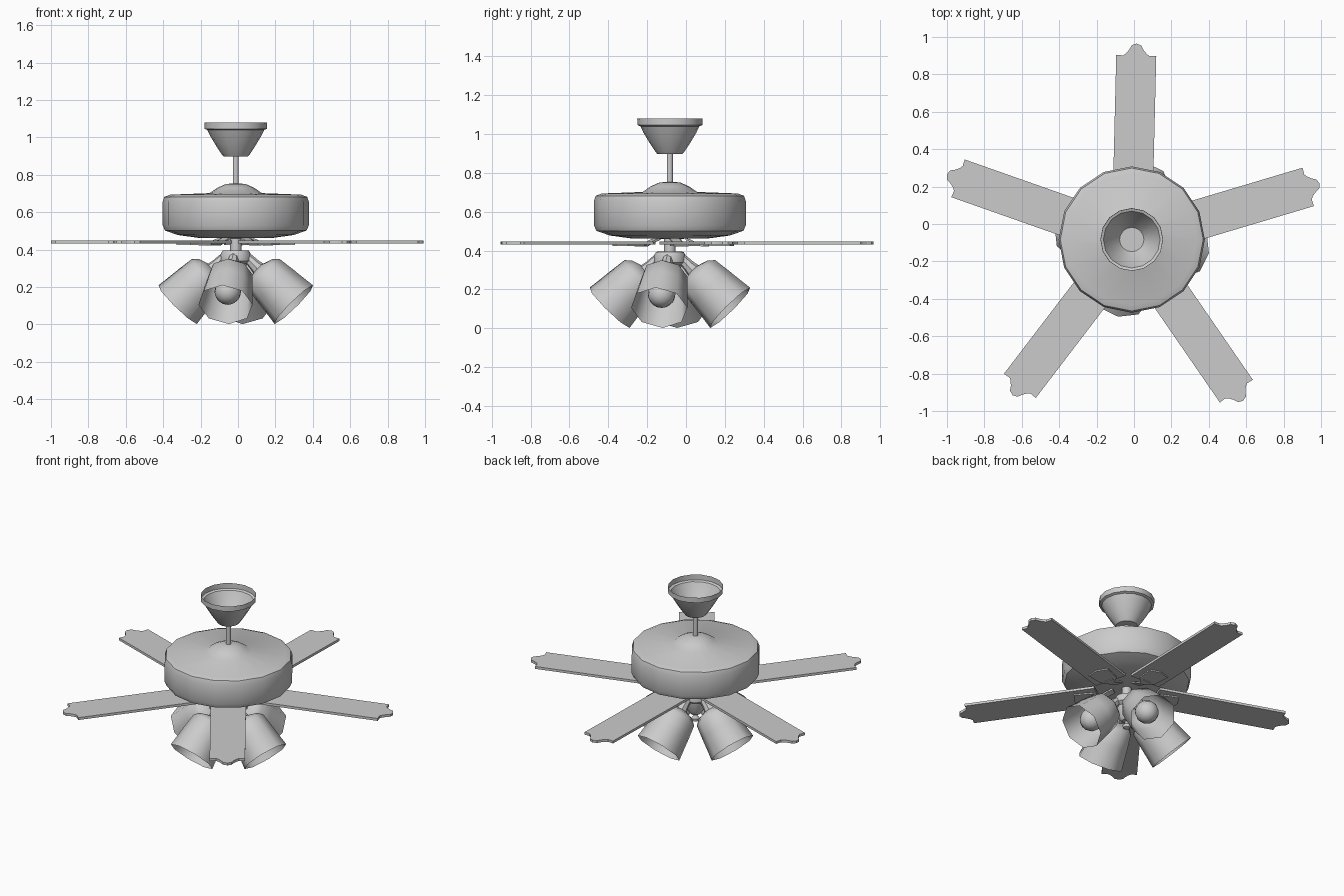
import bpy, bmesh, math
from mathutils import Vector, Matrix

if "Cube" in bpy.data.objects:
    bpy.data.objects.remove(bpy.data.objects["Cube"])

CENTRE = Matrix.Translation((-0.012, -0.083, 0))


def finish(name, bm, matrix, angle=40, smooth=True):
    bmesh.ops.recalc_face_normals(bm, faces=bm.faces)
    me = bpy.data.meshes.new(name)
    bm.to_mesh(me)
    bm.free()
    ob = bpy.data.objects.new(name, me)
    bpy.context.collection.objects.link(ob)
    ob.matrix_world = matrix
    if smooth:
        bpy.ops.object.select_all(action='DESELECT')
        ob.select_set(True)
        bpy.context.view_layer.objects.active = ob
        bpy.ops.object.shade_smooth_by_angle(angle=math.radians(angle))
    return ob


def lathe(name, profile, sides, matrix=CENTRE, angle=40):
    """Revolve (radius, z) points about z; radius 0 makes a pole."""
    bm = bmesh.new()
    rings = []
    for r, z in profile:
        if r == 0:
            rings.append([bm.verts.new((0, 0, z))] * sides)
        else:
            rings.append([bm.verts.new((r * math.cos(2 * math.pi * i / sides),
                                        r * math.sin(2 * math.pi * i / sides), z))
                          for i in range(sides)])
    for a, b in zip(rings, rings[1:]):
        for i in range(sides):
            j = (i + 1) % sides
            quad = list(dict.fromkeys((a[i], a[j], b[j], b[i])))
            if len(quad) > 2:
                bm.faces.new(quad)
    return finish(name, bm, matrix, angle)


def plate(name, outline, z0, z1, matrix):
    """Extruded flat outline."""
    bm = bmesh.new()
    face = bm.faces.new([bm.verts.new((x, y, z0)) for x, y in outline])
    ext = bmesh.ops.extrude_face_region(bm, geom=[face])
    bmesh.ops.translate(bm, vec=(0, 0, z1 - z0),
                        verts=[v for v in ext['geom'] if isinstance(v, bmesh.types.BMVert)])
    return finish(name, bm, matrix, smooth=False)


def mirrored(half):
    return half + [(x, -y) for x, y in reversed(half) if y > 0]


# Ceiling canopy (open bowl), down rod and motor housing
lathe("ceiling_canopy", [(0, .898), (.065, .898), (.075, .91), (.105, .955), (.135, 1.005),
                         (.152, 1.04), (.167, 1.046), (.168, 1.08)], 16)
lathe("down_rod", [(0, .74), (.016, .74), (.016, .905), (0, .905)], 10)
lathe("motor_housing", [(0, .46), (.2, .463), (.31, .478), (.378, .502), (.391, .53), (.391, .655),
                        (.382, .682), (.35, .694), (.14, .702), (.10, .73), (.055, .75),
                        (0, .756)], 16)

# Light kit hub with finial
lathe("light_hub", [(0, .47), (.03, .47), (.03, .396), (.07, .394), (.082, .375), (.082, .34),
                    (.06, .325), (.05, .26), (.03, .235), (0, .23)], 12)
lathe("hub_finial", [(0, .235), (.012, .23), (.012, .22), (.025, .205), (.022, .188),
                     (0, .178)], 10)

# Five blades with forked brackets
blade = mirrored([(.175, .107), (.985, .107), (.983, .07), (.994, .055), (1.015, .038),
                  (1.038, .026), (1.048, 0)])
for k in range(5):
    m = CENTRE @ Matrix.Rotation(math.radians(16.6 + 72 * k), 4, 'Z')
    plate(f"blade_{k + 1}", blade, .432, .448, m)
    plate(f"bracket_plate_{k + 1}", mirrored([(.16, .02), (.20, .06), (.31, .07), (.33, 0)]),
          .424, .433, m)
    # sloping arm from the motor down to the plate
    bm = bmesh.new()
    rings = []
    for x, z, w in ((.08, .465, .025), (.11, .455, .025), (.16, .432, .022), (.2, .431, .03)):
        rings.append([bm.verts.new(p) for p in ((x, -w, z), (x, w, z),
                                                (x, w, z - .01), (x, -w, z - .01))])
    for a, b in zip(rings, rings[1:]):
        for i in range(4):
            bm.faces.new((a[i], a[(i + 1) % 4], b[(i + 1) % 4], b[i]))
    bm.faces.new(rings[0])
    bm.faces.new(rings[-1])
    finish(f"bracket_arm_{k + 1}", bm, m, smooth=False)

# Four tilted lamps: local z runs along the lamp axis, rim at z = 0
for k in range(4):
    turn = CENTRE @ Matrix.Rotation(math.radians(-10 + 90 * k), 4, 'Z')
    m = turn @ Matrix.Translation((.315, 0, .106)) @ Matrix.Rotation(math.radians(135), 4, 'Y')
    lathe(f"lamp_shade_{k + 1}", [(0, -.272), (.045, -.27), (.09, -.255), (.118, -.228),
                                  (.13, -.14), (.139, -.06), (.147, 0)], 8, m, 60)
    lathe(f"lamp_socket_{k + 1}", [(0, -.37), (.025, -.37), (.032, -.3), (.04, -.265),
                                   (.035, -.17), (0, -.16)], 8, m)
    bm = bmesh.new()
    bmesh.ops.create_uvsphere(bm, u_segments=12, v_segments=8, radius=.072)
    finish(f"bulb_{k + 1}", bm, m @ Matrix.Translation((0, 0, -.1)), 60)
